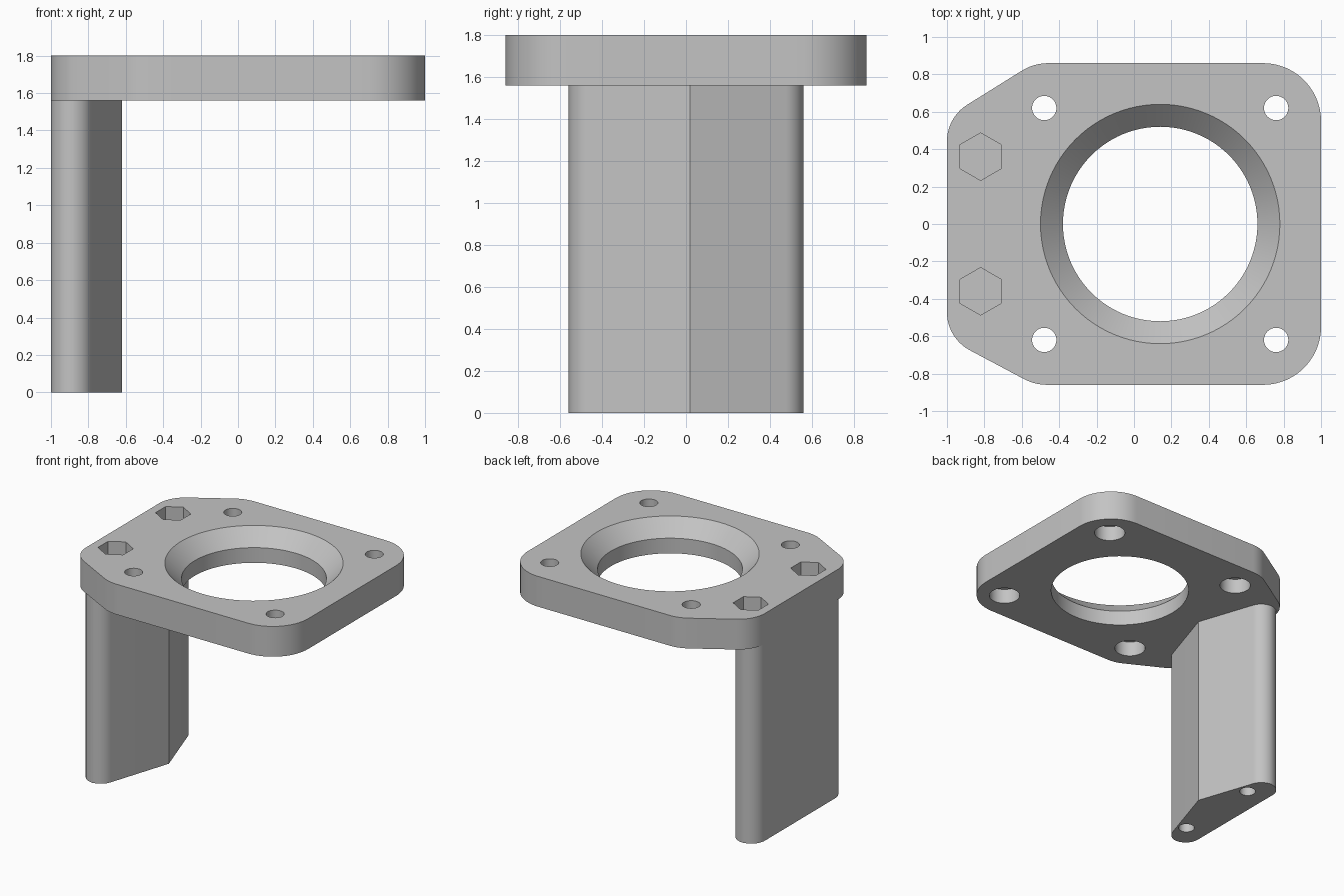
import bpy, bmesh, math
from mathutils import Vector

cube = bpy.data.objects.get("Cube")
if cube:
    bpy.data.objects.remove(cube, do_unlink=True)

GREY = (0.55, 0.55, 0.55, 1)
grey = bpy.data.materials.new("plain grey")
grey.use_nodes = True
grey.diffuse_color = GREY
grey.node_tree.nodes["Principled BSDF"].inputs["Base Color"].default_value = GREY


def rounded_outline(corners, step=math.radians(6)):
    """Counter-clockwise (x, y, radius) corners turned into a filleted outline."""
    points = []
    for i, (x, y, radius) in enumerate(corners):
        p = Vector((x, y))
        before = (Vector(corners[i - 1][:2]) - p).normalized()
        after = (Vector(corners[(i + 1) % len(corners)][:2]) - p).normalized()
        if radius == 0:
            points.append(p)
            continue
        half = before.angle(after) / 2
        centre = p + (before + after).normalized() * radius / math.sin(half)
        turn = math.pi - 2 * half
        start = p + before * radius / math.tan(half) - centre
        angle = math.atan2(start.y, start.x)
        n = max(2, math.ceil(turn / step))
        for k in range(n + 1):
            a = angle + turn * k / n
            points.append(centre + radius * Vector((math.cos(a), math.sin(a))))
    return points


def add_stack(bm, rings):
    """Closed solid from matching rings of points, lowest first."""
    loops = [[bm.verts.new(p) for p in ring] for ring in rings]
    n = len(loops[0])
    for low, high in zip(loops, loops[1:]):
        for i in range(n):
            j = (i + 1) % n
            bm.faces.new((low[i], low[j], high[j], high[i]))
    bm.faces.new(loops[0][::-1])
    bm.faces.new(loops[-1])


def add_bore(bm, x, y, profile, sides=48, phase=0.0):
    """Turned solid from (radius, z) steps."""
    angles = [phase + math.tau * k / sides for k in range(sides)]
    add_stack(bm, [[(x + r * math.cos(a), y + r * math.sin(a), z) for a in angles]
                   for r, z in profile])


def make_object(name, bm):
    bmesh.ops.recalc_face_normals(bm, faces=bm.faces)
    mesh = bpy.data.meshes.new(name)
    bm.to_mesh(mesh)
    bm.free()
    obj = bpy.data.objects.new(name, mesh)
    bpy.context.collection.objects.link(obj)
    mesh.materials.append(grey)
    return obj


def drill(obj, cutter_bm):
    cutter = make_object("hole_cutter", cutter_bm)
    cutter.hide_render = True
    mod = obj.modifiers.new("holes", "BOOLEAN")
    mod.operation = "DIFFERENCE"
    mod.solver = "EXACT"
    mod.object = cutter
    bpy.ops.object.select_all(action="DESELECT")
    bpy.context.view_layer.objects.active = obj
    obj.select_set(True)
    bpy.ops.object.modifier_apply(modifier=mod.name)
    bpy.data.objects.remove(cutter, do_unlink=True)
    bpy.ops.object.shade_smooth_by_angle(angle=math.radians(30))


TOP, BOTTOM, RIM = 1.8, 1.56, 1.64
BOLT_X, BOLT_Y = -0.82, 0.36

# Mounting plate: rounded outline with a chamfered lower rim
outline = rounded_outline([
    (1, -0.86, 0.31), (1, 0.86, 0.31), (-0.535, 0.86, 0.27),
    (-1, 0.57, 0.23), (-1, -0.61, 0.23), (-0.53, -0.86, 0.27)])
bm = bmesh.new()
add_stack(bm, [[(p.x, p.y, z) for p in outline] for z in (BOTTOM, TOP)])
rim = [e for e in bm.edges if all(v.co.z < RIM for v in e.verts)]
bmesh.ops.bevel(bm, geom=rim, offset=RIM - BOTTOM, segments=1, affect="EDGES")
plate = make_object("mounting_plate", bm)

# Plate openings: countersunk centre bore, counterbored screw holes, nut pockets
bm = bmesh.new()
add_bore(bm, 0.14, 0, [(0.52, 1.5), (0.52, TOP - 0.12), (0.64, TOP), (0.64, 1.9)], 96)
for side in (-1, 1):
    for x in (-0.48, 0.76):
        add_bore(bm, x, side * 0.62,
                 [(0.115, 1.5), (0.115, 1.68), (0.065, 1.68), (0.065, 1.9)])
    add_bore(bm, BOLT_X, side * BOLT_Y, [(0.127, 1.65), (0.127, 1.9)], 6, math.pi / 6)
drill(plate, bm)

# Upright leg: flat outer face, rounded ends, shallow ridge on the inner face
profile = rounded_outline([
    (-0.62, 0.02, 0), (-0.803, 0.56, 0.12), (-1, 0.56, 0.12),
    (-1, -0.56, 0.12), (-0.807, -0.56, 0.12)])
bm = bmesh.new()
add_stack(bm, [[(p.x, p.y, z) for p in profile] for z in (0, RIM)])
leg = make_object("upright_leg", bm)

# Bolt holes rising from the foot of the leg
bm = bmesh.new()
for side in (-1, 1):
    add_bore(bm, BOLT_X, side * BOLT_Y, [(0.06, -0.1), (0.06, 1.6)], 32)
drill(leg, bm)
